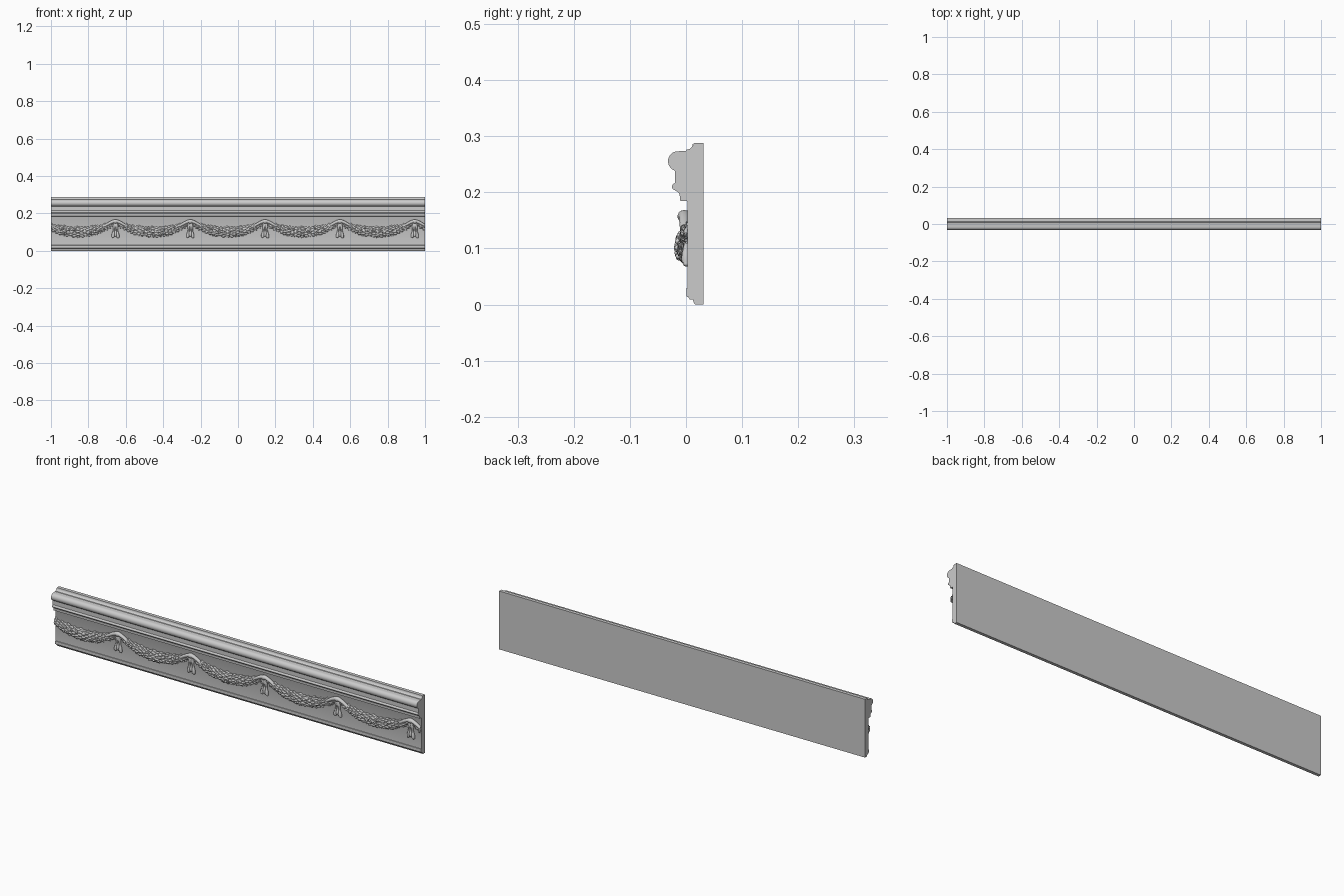
import bpy, bmesh, math, random
from mathutils import Matrix, Vector

if "Cube" in bpy.data.objects:
    bpy.data.objects.remove(bpy.data.objects["Cube"])

random.seed(4)
BOARD_Y = 0.003


def finish(bm, name, angle=40):
    bmesh.ops.recalc_face_normals(bm, faces=bm.faces[:])
    me = bpy.data.meshes.new(name)
    bm.to_mesh(me)
    bm.free()
    ob = bpy.data.objects.new(name, me)
    bpy.context.collection.objects.link(ob)
    bpy.ops.object.select_all(action='DESELECT')
    ob.select_set(True)
    bpy.context.view_layer.objects.active = ob
    bpy.ops.object.shade_smooth_by_angle(angle=math.radians(angle))
    return ob


def arc(cy, cz, ry, rz, a0, a1, n=8):
    return [(cy + ry * math.cos(math.radians(a0 + (a1 - a0) * i / n)),
             cz + rz * math.sin(math.radians(a0 + (a1 - a0) * i / n))) for i in range(n + 1)]


# Moulding: side profile (y, z) extruded along x
profile = [(0.031, 0.0), (0.031, 0.288), (0.014, 0.288), (0.013, 0.284)]
profile += arc(0.001, 0.286, 0.011, 0.010, 0, -90, 6)
profile += [(0.0, 0.274)]
profile += arc(-0.015, 0.2555, 0.017, 0.0175, 90, 250, 14)
profile += [(-0.020, 0.238), (-0.020, 0.217)]
profile += arc(-0.0195, 0.210, 0.0055, 0.006, 110, 260, 6)
profile += arc(-0.021, 0.192, 0.010, 0.011, 80, 0, 6)
profile += [(-0.011, 0.185), (0.002, 0.184), (BOARD_Y, 0.182),
            (BOARD_Y, 0.030), (0.001, 0.029), (0.001, 0.014)]
profile += [(0.004, 0.013)] + arc(0.014, 0.003, 0.009, 0.009, 140, 180, 4)[:1]
profile += [(0.012, 0.009), (0.014, 0.003), (0.016, 0.0)]
bm = bmesh.new()
face = bm.faces.new([bm.verts.new((-1, y, z)) for y, z in profile])
new = bmesh.ops.extrude_face_region(bm, geom=[face])['geom']
bmesh.ops.translate(bm, vec=(2, 0, 0), verts=[v for v in new if isinstance(v, bmesh.types.BMVert)])
finish(bm, "moulding", 30)


def blob(bm, loc, size, tilt=0.0, yaw=0.0):
    """Small ellipsoid: leaf, berry or knot."""
    m = (Matrix.Translation(loc) @ Matrix.Rotation(tilt, 4, 'Y') @ Matrix.Rotation(yaw, 4, 'Z')
         @ Matrix.Diagonal((*size, 1)))
    bmesh.ops.create_uvsphere(bm, u_segments=10, v_segments=7, radius=1, matrix=m)


def tube(bm, pts, radii, depth, sides=12):
    """Sweep an oval section along a path in the xz plane; depth flattens y."""
    rings = []
    for i, p in enumerate(pts):
        t = (pts[min(i + 1, len(pts) - 1)] - pts[max(i - 1, 0)]).normalized()
        n = Vector((-t.z, 0, t.x))
        rings.append([bm.verts.new(p + n * radii[i] * math.cos(a) + Vector((0, -radii[i] * depth * math.sin(a), 0)))
                      for a in (2 * math.pi * k / sides for k in range(sides))])
    for a, b in zip(rings, rings[1:]):
        for k in range(sides):
            j = (k + 1) % sides
            bm.faces.new((a[k], a[j], b[j], b[k]))
    bm.faces.new(rings[0])
    bm.faces.new(rings[-1][::-1])


def sag(u):
    return 0.101 + 0.052 * abs(u) ** 2.1


def girth(u):
    lump = 0.86 + 0.14 * abs(math.cos(u * math.pi * 2.5))
    return (0.007 + 0.022 * max(0, 1 - abs(u) ** 2.2)) * lump


def clip(bm):
    """Trim ornament flush with the ends of the moulding."""
    for s in (-1, 1):
        bmesh.ops.bisect_plane(bm, geom=bm.verts[:] + bm.edges[:] + bm.faces[:],
                               plane_co=(s, 0, 0), plane_no=(s, 0, 0), clear_outer=True)


def garland(cx):
    bm = bmesh.new()
    us = [-1 + 2 * i / 48 for i in range(49)]
    tube(bm, [Vector((cx + 0.2 * u, BOARD_Y, sag(u))) for u in us], [girth(u) * 0.88 for u in us], 0.62)
    # Overlapping leaves, pointing outward from the middle of the swag
    for i in range(21):
        u = -0.9 + 1.8 * i / 20
        slope = math.atan2(sag(u + 0.02) - sag(u - 0.02), 0.008)
        r = girth(u)
        for k in range(5):
            a = math.radians(8 + 41 * k + (20 if i % 2 else 0) + random.uniform(-6, 6))
            off = r * 0.84
            loc = Vector((cx + 0.2 * u - off * math.cos(a) * math.sin(slope),
                          BOARD_Y - off * 0.66 * max(0, math.sin(a)),
                          sag(u) + off * math.cos(a) * math.cos(slope)))
            s = 0.45 + 0.55 * r / 0.029
            fan = random.uniform(0.2, 0.5) * math.cos(a) * (-1 if u > 0 else 1)
            blob(bm, loc, (0.0145 * s, 0.0045 * s, 0.0062 * s), -slope + fan)
    # Berries over the fullest part
    for i in range(12):
        u = random.uniform(-0.6, 0.6)
        c = random.uniform(-0.6, 0.6)
        r = girth(u)
        blob(bm, (cx + 0.2 * u, BOARD_Y - r * 0.68 * math.sqrt(1 - c * c), sag(u) + c * r), (0.005,) * 3)
    clip(bm)
    finish(bm, "garland_swag")


def bow(px):
    bm = bmesh.new()
    # Arched ribbon over the hanging point
    pts, rad = [], []
    for i in range(17):
        t = -1 + i / 8
        pts.append(Vector((px + 0.058 * t, BOARD_Y - 0.006, 0.159 - 0.027 * abs(t) ** 1.5)))
        rad.append(0.0095 - 0.003 * abs(t))
    tube(bm, pts, rad, 1.15)
    blob(bm, (px, -0.005, 0.157), (0.014, 0.010, 0.011))
    # Hanging tails, gathered at the knot and flared at the foot
    for dx, foot in ((-0.011, 0.076), (0.0, 0.082), (0.011, 0.074)):
        path = [Vector((px + dx * (0.45 + 0.75 * t), BOARD_Y - 0.002, 0.15 + (foot - 0.15) * t))
                for t in (i / 8 for i in range(9))]
        tube(bm, path, [0.0065 + 0.0022 * math.sin(i * 1.1) * (i > 1) for i in range(9)], 1.1, 10)
        blob(bm, path[-1], (0.008, 0.007, 0.006), 0.4 if dx > 0 else -0.4)
    clip(bm)
    finish(bm, "ribbon_bow")


# Repeat along the frieze, trimmed at both ends
for n in range(5):
    garland(-0.855 + 0.4 * n)
    bow(-0.655 + 0.4 * n)
garland(1.145)
